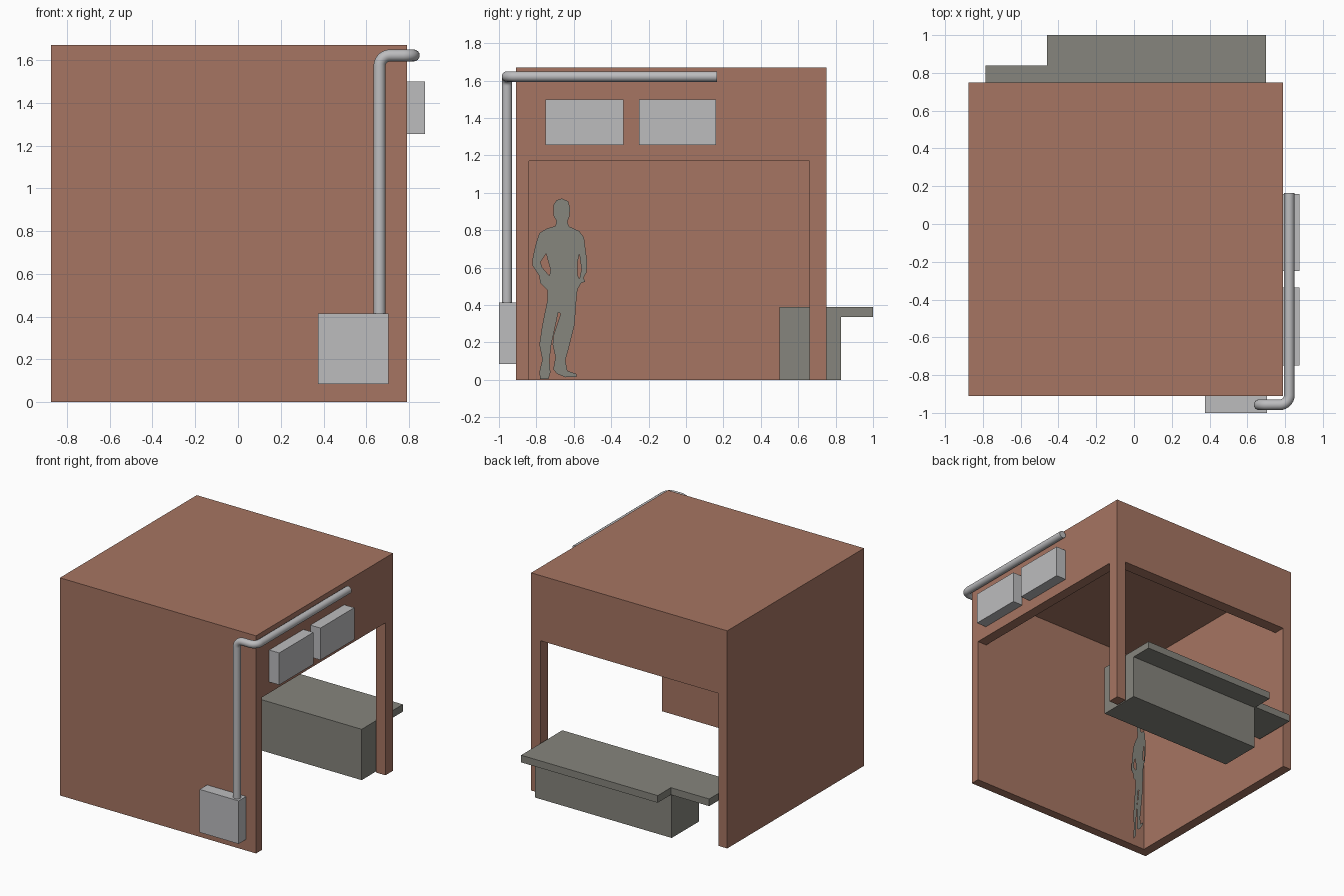
import bpy, bmesh, math
from mathutils import Vector

if "Cube" in bpy.data.objects:
    bpy.data.objects.remove(bpy.data.objects["Cube"])


def material(name, r, g, b):
    """Flat colour given as sRGB 0-255, stored linear."""
    m = bpy.data.materials.new(name)
    m.diffuse_color = [((c / 255 + 0.055) / 1.055) ** 2.4 for c in (r, g, b)] + [1]
    m.use_nodes = True
    m.node_tree.nodes["Principled BSDF"].inputs["Base Color"].default_value = m.diffuse_color
    return m


BRICK = material("brick_brown", 166, 117, 98)
STONE = material("warm_grey", 134, 133, 125)
METAL = material("light_grey", 188, 188, 190)


def add_object(name, bm, mat):
    bmesh.ops.recalc_face_normals(bm, faces=bm.faces)
    me = bpy.data.meshes.new(name)
    bm.to_mesh(me)
    bm.free()
    me.materials.append(mat)
    ob = bpy.data.objects.new(name, me)
    bpy.context.collection.objects.link(ob)
    return ob


def cells(name, xs, ys, zs, solid, mat):
    """Watertight solid from grid cells: only boundary faces are made, then merged."""
    bm = bmesh.new()
    n = (len(xs) - 1, len(ys) - 1, len(zs) - 1)
    verts = {}

    def vert(i):
        if i not in verts:
            verts[i] = bm.verts.new((xs[i[0]], ys[i[1]], zs[i[2]]))
        return verts[i]

    def filled(c):
        return all(0 <= c[a] < n[a] for a in range(3)) and solid(*c)

    for c in [(i, j, k) for i in range(n[0]) for j in range(n[1]) for k in range(n[2])]:
        if not filled(c):
            continue
        for a in range(3):
            b, d = (a + 1) % 3, (a + 2) % 3
            for s in (0, 1):
                nb = list(c)
                nb[a] += 2 * s - 1
                if filled(tuple(nb)):
                    continue
                quad = []
                for u, v in ((0, 0), (1, 0), (1, 1), (0, 1)):
                    p = list(c)
                    p[a] += s
                    p[b] += u
                    p[d] += v
                    quad.append(vert(tuple(p)))
                bm.faces.new(quad if s else quad[::-1])
    bmesh.ops.dissolve_limit(bm, angle_limit=0.01, verts=bm.verts, edges=bm.edges)
    return add_object(name, bm, mat)


def box(name, x, y, z, mat):
    return cells(name, x, y, z, lambda i, j, k: True, mat)


# Building shell: roof, front and left walls, corner post and two lintels
def shell(i, j, k):
    if k == 2 or i == 0 or j == 0:
        return True
    edge = i == 2 or j == 2
    return edge if k == 1 else (i == 2 and j == 2)


cells("building_shell", [-0.875, -0.80, 0.71, 0.79], [-0.91, -0.84, 0.66, 0.75],
      [0, 1.17, 1.59, 1.67], shell, BRICK)


# Counter: stepped top slab on a shorter base block
def counter(i, j, k):
    if k == 0:
        return i == 1 and j == 0
    return i == 1 or j < 2


cells("counter", [-0.785, -0.46, 0.70], [0.50, 0.83, 0.84, 1.0], [0, 0.335, 0.39],
      counter, STONE)

# Wall-mounted units
box("side_unit_front", (0.79, 0.875), (-0.75, -0.335), (1.255, 1.50), METAL)
box("side_unit_back", (0.79, 0.875), (-0.25, 0.16), (1.255, 1.50), METAL)
box("meter_box", (0.375, 0.705), (-1.0, -0.91), (0.085, 0.415), METAL)


def to_mesh(curve, name, mat):
    """Turn a curve into a mesh object."""
    tmp = bpy.data.objects.new(name + "_curve", curve)
    bpy.context.collection.objects.link(tmp)
    dg = bpy.context.evaluated_depsgraph_get()
    me = bpy.data.meshes.new_from_object(tmp.evaluated_get(dg))
    bpy.data.objects.remove(tmp)
    me.materials.clear()
    me.materials.append(mat)
    ob = bpy.data.objects.new(name, me)
    bpy.context.collection.objects.link(ob)
    return ob


# Pipe with rounded elbows
path = [Vector(p) for p in ((0.662, -0.957, 0.41), (0.662, -0.957, 1.622),
                            (0.822, -0.957, 1.622), (0.822, 0.165, 1.622))]
pts, bend = [path[0]], 0.05
for a, b, c in zip(path, path[1:], path[2:]):
    u, v = (a - b).normalized(), (c - b).normalized()
    centre = b + (u + v) * bend
    for s in range(9):
        t = s / 8 * math.pi / 2
        pts.append(centre - v * bend * math.cos(t) - u * bend * math.sin(t))
pts.append(path[-1])
cu = bpy.data.curves.new("pipe", "CURVE")
cu.dimensions = "3D"
cu.bevel_depth, cu.bevel_resolution, cu.use_fill_caps = 0.028, 6, True
sp = cu.splines.new("POLY")
sp.points.add(len(pts) - 1)
for p, q in zip(sp.points, pts):
    p.co = (*q, 1)
pipe = to_mesh(cu, "pipe", METAL)
bpy.context.view_layer.objects.active = pipe
pipe.select_set(True)
bpy.ops.object.shade_smooth_by_angle(angle=math.radians(40))

# Standing flat figure: outline and two arm gaps, (y, z) in hundredths
outline = [(-66.5, 97), (-63, 95.5), (-62, 92), (-62.3, 87.5), (-63.5, 84.5), (-62.5, 82),
           (-57, 79.5), (-54.5, 76), (-53.7, 69.5), (-52.8, 63), (-53.2, 57.5), (-54.8, 54.5),
           (-53.8, 52.5), (-56, 51.8), (-58, 48.5), (-58.6, 43), (-59.6, 29.5), (-62.3, 18.5),
           (-64.5, 10.5), (-63.4, 4.8), (-58.5, 3.2), (-58.5, 1.6), (-64.5, 1.4), (-68.8, 3.2),
           (-71, 5.5), (-69.8, 12), (-71.3, 19), (-70.8, 24), (-67, 35.5), (-68.3, 36),
           (-72, 19), (-73, 10.5), (-72.5, 4), (-73.5, 0.5), (-78, 0.5), (-78.4, 4.2),
           (-76.8, 11), (-78.4, 19), (-76.8, 29.5), (-74, 43), (-74, 48), (-78, 52),
           (-78.4, 55.5), (-82, 61), (-82, 65), (-80.5, 72), (-78.4, 78.5), (-74.6, 80.8),
           (-69.8, 82.3), (-69.3, 85), (-70.9, 88), (-70.9, 93.5), (-69.3, 96)]
gaps = [[(-74.8, 67.5), (-72.5, 59), (-73, 55.6), (-76.8, 60), (-77.8, 63)],
        [(-57, 67.5), (-55.9, 59), (-57, 54), (-58, 56), (-58, 63)]]
cu = bpy.data.curves.new("figure", "CURVE")
cu.dimensions, cu.fill_mode = "2D", "BOTH"
for loop in [outline] + gaps:
    sp = cu.splines.new("POLY")
    sp.points.add(len(loop) - 1)
    sp.use_cyclic_u = True
    for p, (y, z) in zip(sp.points, loop):
        p.co = (y / 100, z / 100, 0, 1)
figure = to_mesh(cu, "standing_figure", STONE)
for v in figure.data.vertices:  # stand it up on a slightly turned plane
    y, z = v.co.x, v.co.y
    v.co = (-0.65 + 0.375 * (y + 0.78), y, z)
